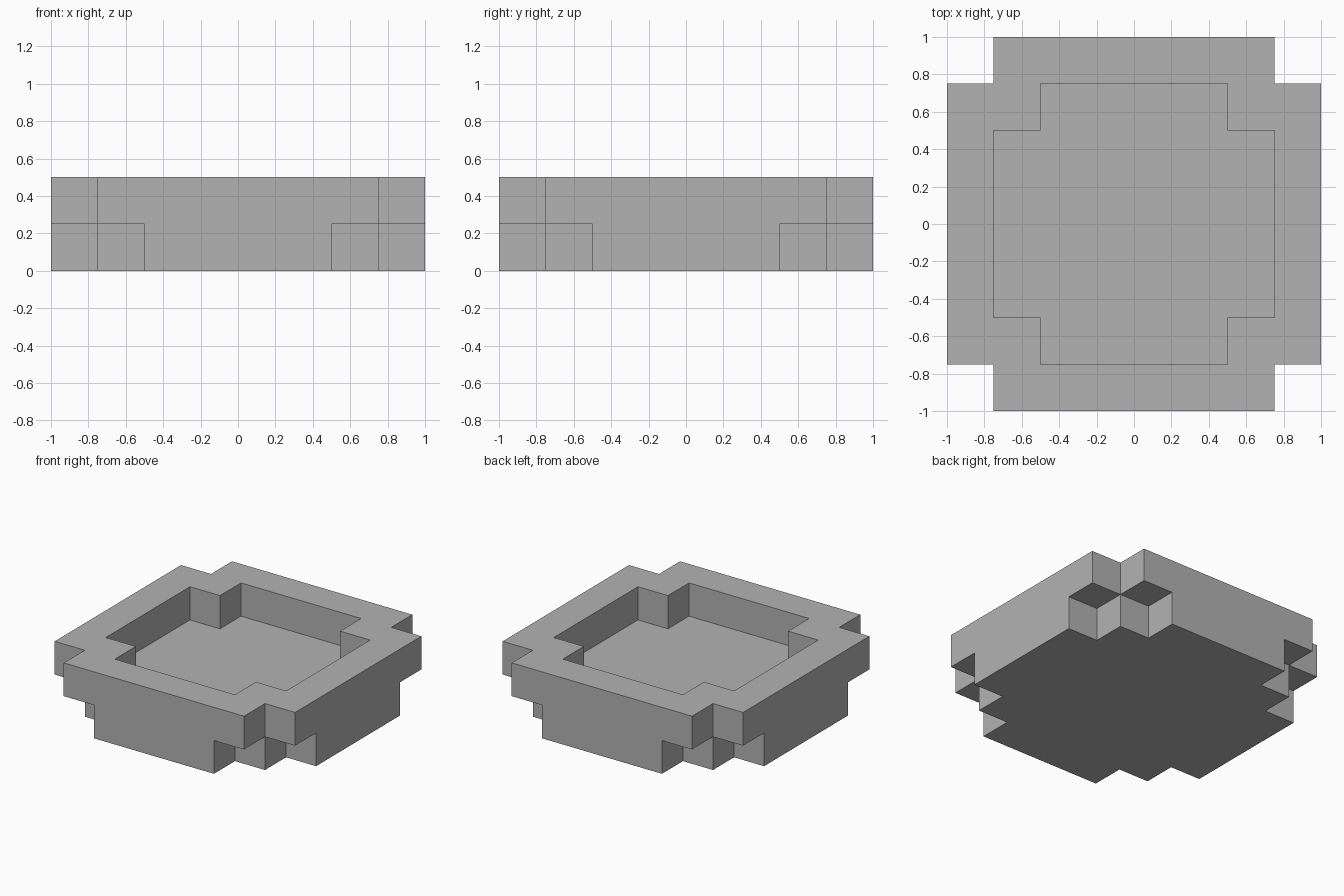
import bpy
import bmesh
from math import radians
from mathutils import Vector

cube = bpy.data.objects.get("Cube")
if cube:
    bpy.data.objects.remove(cube)

CELL = 0.25   # edge of one building block
HALF = 4      # blocks from the centre to the outer side


def stepped(near, far, *arms):
    """True inside any of the (short, long) crosses laid over each other."""
    return any(near < short and far < long for short, long in arms)


def filled(i, j, k):
    """Rule for which blocks of the basin are solid."""
    if not (-HALF <= i < HALF and -HALF <= j < HALF):
        return False
    near, far = sorted((abs(i + 0.5), abs(j + 0.5)))
    if k == 0:    # base slab with two steps at each corner
        return stepped(near, far, (2, 4), (3, 3))
    if k == 1:    # overhanging rim around a notched pocket
        return stepped(near, far, (3, 4)) and not stepped(near, far, (2, 3))
    return False


# Skin the solid blocks: one quad wherever a block meets open space
bm = bmesh.new()
corners = ((-1, -1), (1, -1), (1, 1), (-1, 1))
for i in range(-HALF, HALF):
    for j in range(-HALF, HALF):
        for k in range(2):
            if not filled(i, j, k):
                continue
            centre = Vector((i, j, k)) + Vector((0.5, 0.5, 0.5))
            for axis in range(3):
                for sign in (-1, 1):
                    n = Vector((0, 0, 0))
                    n[axis] = sign
                    if filled(i + int(n.x), j + int(n.y), k + int(n.z)):
                        continue
                    u = Vector((0, 0, 0))
                    u[(axis + 1) % 3] = 1
                    v = n.cross(u)
                    bm.faces.new([bm.verts.new((centre + (n + a * u + b * v) / 2) * CELL)
                                  for a, b in corners])

# Weld the skin and merge the coplanar quads into large flat faces
bmesh.ops.remove_doubles(bm, verts=bm.verts, dist=0.001)
bmesh.ops.dissolve_limit(bm, angle_limit=radians(1), verts=bm.verts, edges=bm.edges)

mesh = bpy.data.meshes.new("stepped_basin")
bm.to_mesh(mesh)
bm.free()
basin = bpy.data.objects.new("stepped_basin", mesh)
bpy.context.collection.objects.link(basin)

# Plain grey
grey = bpy.data.materials.new("plain_grey")
grey.use_nodes = True
colour = (0.45, 0.45, 0.45, 1)
grey.diffuse_color = colour
grey.node_tree.nodes["Principled BSDF"].inputs["Base Color"].default_value = colour
mesh.materials.append(grey)
